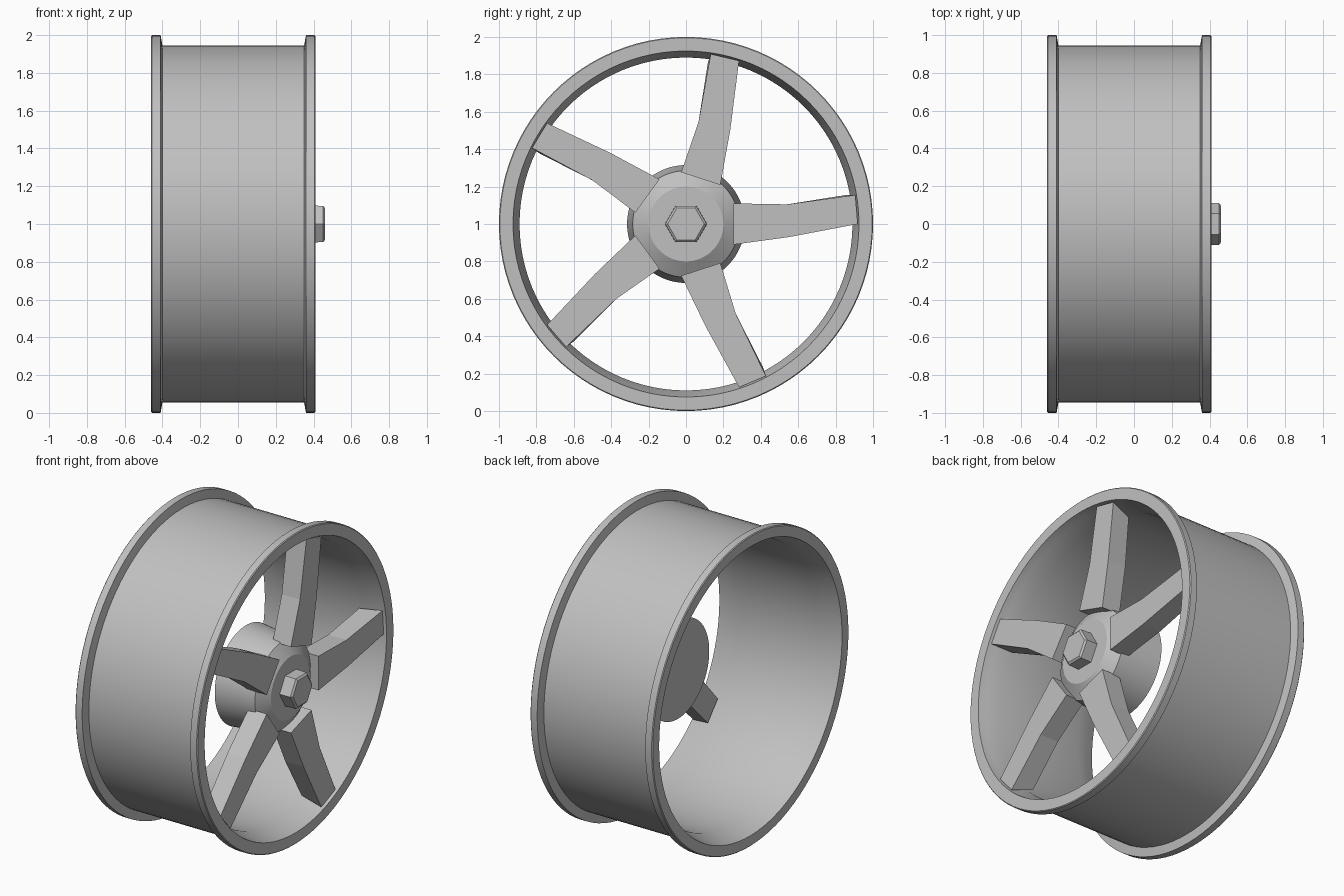
import bpy, bmesh
from math import pi, radians
from mathutils import Vector, Matrix

if "Cube" in bpy.data.objects:
    bpy.data.objects.remove(bpy.data.objects["Cube"])

CENTRE = Vector((0, 0, 1))

grey = bpy.data.materials.new("light_grey_metal")
grey.use_nodes = True
grey.diffuse_color = (0.53, 0.53, 0.53, 1)
grey.node_tree.nodes["Principled BSDF"].inputs["Base Color"].default_value = grey.diffuse_color


def finish(bm, name, smooth=False):
    """Turn a bmesh into a named object standing on the wheel centre."""
    bmesh.ops.remove_doubles(bm, verts=bm.verts, dist=1e-5)
    bmesh.ops.recalc_face_normals(bm, faces=bm.faces)
    mesh = bpy.data.meshes.new(name)
    bm.to_mesh(mesh)
    bm.free()
    mesh.materials.append(grey)
    obj = bpy.data.objects.new(name, mesh)
    obj.location = CENTRE
    bpy.context.collection.objects.link(obj)
    if smooth:
        bpy.ops.object.select_all(action="DESELECT")
        obj.select_set(True)
        bpy.context.view_layer.objects.active = obj
        bpy.ops.object.shade_smooth_by_angle(angle=radians(22))
    return obj


def lathe(name, profile, closed=False, steps=96, smooth=True):
    """Spin (x, radius) points around the x axle."""
    bm = bmesh.new()
    verts = [bm.verts.new((x, r, 0)) for x, r in profile]
    edges = [bm.edges.new(pair) for pair in zip(verts, verts[1:])]
    if closed:
        edges.append(bm.edges.new((verts[-1], verts[0])))
    bmesh.ops.spin(bm, geom=verts + edges, cent=(0, 0, 0), axis=(1, 0, 0),
                   angle=2 * pi, steps=steps)
    return finish(bm, name, smooth)


# Rim: barrel with a raised flange on both edges and a slightly waisted bore
lathe("rim", [
    (-0.46, 0.93), (-0.46, 0.995), (-0.455, 1.0), (-0.41, 1.0), (-0.40, 0.945),
    (0.35, 0.945), (0.36, 1.0), (0.405, 1.0), (0.41, 0.995), (0.41, 0.925),
    (0.36, 0.915), (0.27, 0.89), (-0.32, 0.89), (-0.41, 0.915)], closed=True)

# Hub: tapered drum with a bevelled front
lathe("hub", [(0.055, 0), (0.055, 0.315), (0.32, 0.285), (0.375, 0.2), (0.375, 0)])

# Axle nut: six-sided, tapering slightly outward
lathe("axle_nut", [(0.36, 0.113), (0.45, 0.111), (0.46, 0.098), (0.46, 0)],
      steps=6, smooth=False)

# Spokes: bent plates, their ends cut back behind the rim edge
FRONT, BACK = 0.395, 0.265
LOWER = [(0.255, -0.11), (0.55, -0.07), (0.918, 0.0)]
UPPER = [(0.255, 0.11), (0.54, 0.105), (0.905, 0.155)]
for i in range(5):
    bm = bmesh.new()
    outline = LOWER + UPPER[::-1]
    front = [bm.verts.new((FRONT, y, z)) for y, z in outline]
    back = [bm.verts.new((BACK, y - (0.05 if y > 0.8 else 0), z)) for y, z in outline]
    for ring in (front, back):
        bm.faces.new((ring[0], ring[1], ring[4], ring[5]))
        bm.faces.new((ring[1], ring[2], ring[3], ring[4]))
    for a in range(6):
        b = (a + 1) % 6
        bm.faces.new((front[a], front[b], back[b], back[a]))
    bmesh.ops.transform(bm, matrix=Matrix.Rotation(i * 2 * pi / 5, 4, "X"), verts=bm.verts)
    finish(bm, f"spoke_{i + 1}")
